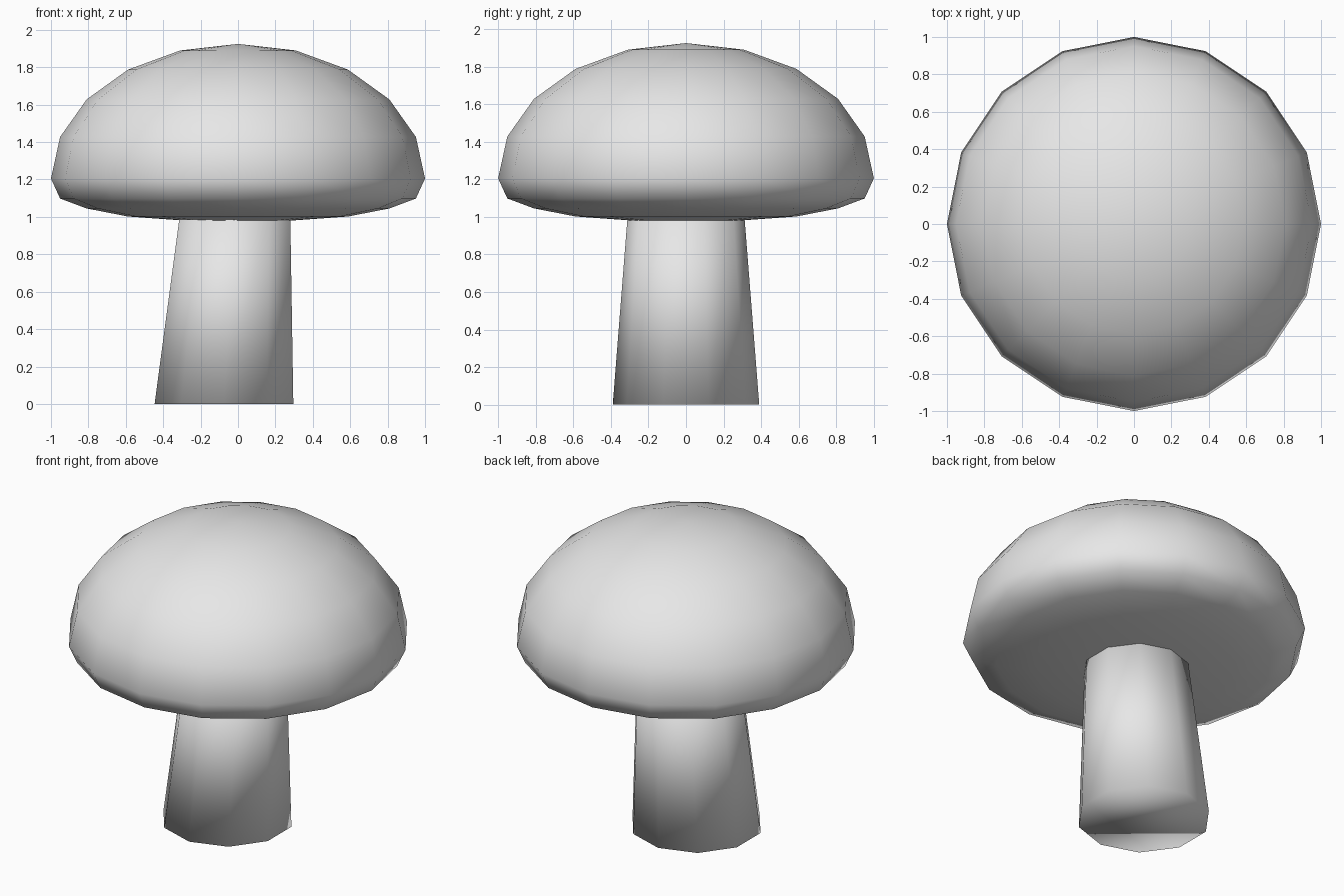
import bpy, bmesh, math

if "Cube" in bpy.data.objects:
    bpy.data.objects.remove(bpy.data.objects["Cube"])

grey = bpy.data.materials.new("light grey")
grey.diffuse_color = (0.8, 0.8, 0.8, 1)
grey.use_nodes = True
grey.node_tree.nodes["Principled BSDF"].inputs["Base Color"].default_value = grey.diffuse_color


def finish(bm, name):
    bmesh.ops.recalc_face_normals(bm, faces=bm.faces)
    for f in bm.faces:
        f.smooth = True
    me = bpy.data.meshes.new(name)
    bm.to_mesh(me)
    bm.free()
    me.materials.append(grey)
    ob = bpy.data.objects.new(name, me)
    bpy.context.collection.objects.link(ob)
    return ob


# cap: a ringed sphere with a tall dome and a flattened underside
RIM, DOME = 1.205, 0.72
UNDER = {1: 1.098, 2: 1.045, 3: 1.002, 4: 0.982, 5: 0.975}
bm = bmesh.new()
bmesh.ops.create_uvsphere(bm, u_segments=16, v_segments=10, radius=1)
for v in bm.verts:
    ring = round(math.degrees(math.asin(max(-1, min(1, v.co.z)))) / 18)
    v.co.z = UNDER[-ring] if ring < 0 else RIM + DOME * v.co.z
finish(bm, "cap")

# stem: ten-sided, tapering, leaning from the base towards the cap centre
bm = bmesh.new()
rings = []
for r, x, z in ((0.39, -0.075, 0.0), (0.308, -0.014, 1.04)):
    rings.append([bm.verts.new((x + r * math.cos(math.pi / 2 + k * math.pi / 5),
                                r * math.sin(math.pi / 2 + k * math.pi / 5), z))
                  for k in range(10)])
low, high = rings
for k in range(10):
    n = (k + 1) % 10
    bm.faces.new((low[k], low[n], high[n], high[k]))
bm.faces.new(low[::-1])
bm.faces.new(high)
finish(bm, "stem")
